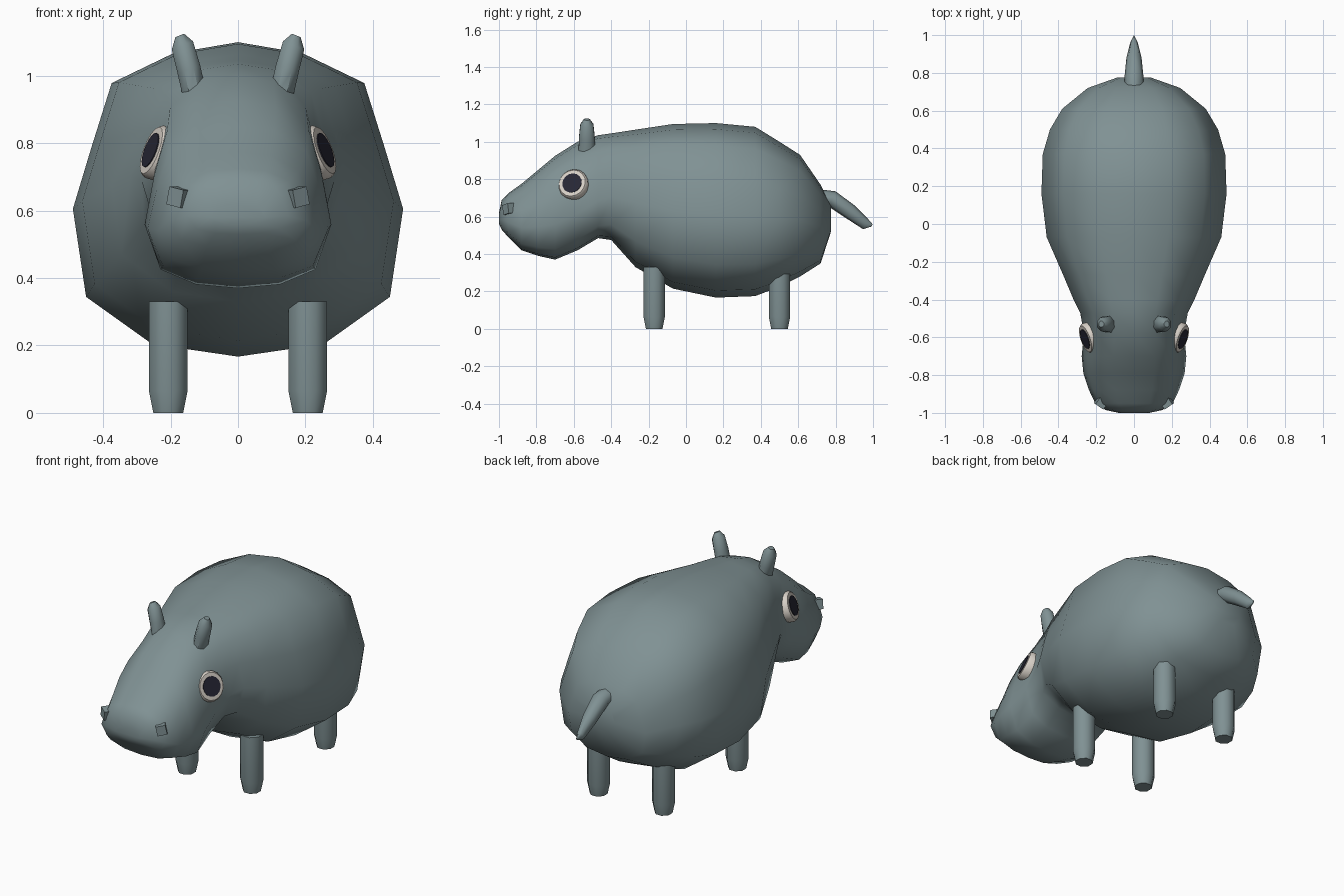
import bpy, bmesh, math
from mathutils import Vector, Matrix

cube = bpy.data.objects.get("Cube")
if cube:
    bpy.data.objects.remove(cube, do_unlink=True)


def material(name, rgb):
    m = bpy.data.materials.new(name)
    m.use_nodes = True
    m.diffuse_color = (*rgb, 1)
    bsdf = next(n for n in m.node_tree.nodes if n.type == 'BSDF_PRINCIPLED')
    bsdf.inputs["Base Color"].default_value = (*rgb, 1)
    return m


SKIN = material("grey green skin", (0.215, 0.285, 0.295))
WHITE = material("eye white", (0.68, 0.63, 0.57))
DARK = material("pupil dark", (0.02, 0.02, 0.035))


def loft(name, rings, mat, angle=50):
    """Skin a list of equal-length point rings and cap both ends."""
    bm = bmesh.new()
    loops = [[bm.verts.new(p) for p in ring] for ring in rings]
    n = len(loops[0])
    for a, b in zip(loops, loops[1:]):
        for i in range(n):
            j = (i + 1) % n
            bm.faces.new((a[i], a[j], b[j], b[i]))
    bm.faces.new(loops[0])
    bm.faces.new(loops[-1])
    bmesh.ops.recalc_face_normals(bm, faces=bm.faces)
    me = bpy.data.meshes.new(name)
    bm.to_mesh(me)
    bm.free()
    me.materials.append(mat)
    ob = bpy.data.objects.new(name, me)
    bpy.context.collection.objects.link(ob)
    bpy.ops.object.select_all(action='DESELECT')
    ob.select_set(True)
    bpy.context.view_layer.objects.active = ob
    bpy.ops.object.shade_smooth_by_angle(angle=math.radians(angle))
    return ob


def ellipse(center, u, v, n=8, turn=0.0):
    c, u, v = Vector(center), Vector(u), Vector(v)
    return [c + u * math.cos(a) + v * math.sin(a)
            for a in (turn + 2 * math.pi * i / n for i in range(n))]


# Body and head: cross-sections blended from a head shape to a torso shape
HEAD = [(0, 0), (.45, .02), (.83, .10), (1, .34), (.9, .6), (.76, .84), (.4, .97), (0, 1)]
TORSO = [(0, 0), (.52, .04), (.92, .19), (1, .47), (.885, .67), (.765, .87), (.39, .965), (0, 1)]


def section(y, bottom, top, half_width, blend):
    half = []
    for (hx, hz), (tx, tz) in zip(HEAD, TORSO):
        x, z = hx + (tx - hx) * blend, hz + (tz - hz) * blend
        half.append((x * half_width, y, bottom + z * (top - bottom)))
    return half + [(-x, yy, z) for x, yy, z in half[-2:0:-1]]


# y, bottom, top, half width, blend
SECTIONS = [
    (-1.0, .56, .62, .08, 0), (-.985, .53, .69, .15, 0), (-.95, .49, .725, .205, 0),
    (-.88, .42, .775, .238, 0), (-.79, .39, .85, .268, 0), (-.70, .37, .925, .277, 0),
    (-.58, .42, 1.0, .265, 0), (-.47, .485, 1.035, .285, .2), (-.40, .475, 1.045, .32, .5),
    (-.27, .33, 1.065, .375, 1), (-.07, .215, 1.095, .462, 1), (.16, .167, 1.1, .49, 1),
    (.37, .175, 1.08, .483, 1), (.50, .225, 1.0, .445, 1), (.61, .28, .93, .38, 1),
    (.72, .35, .77, .245, 1), (.775, .52, .66, .09, 1),
]
loft("body", [section(*s) for s in SECTIONS], SKIN, 75)

# Tail, drooping backwards
TAIL = [(.70, .70, .05, .045), (.78, .695, .05, .04), (.88, .625, .04, .037),
        (.96, .56, .02, .027), (.995, .553, .003, .006)]
loft("tail", [ellipse((0, y, z), (rx, 0, 0), (0, rz * .5, rz), 8)
              for y, z, rx, rz in TAIL], SKIN)

for side, s in (("left", 1), ("right", -1)):
    # Legs with tapered feet
    for end, y in (("front", -.17), ("back", .50)):
        loft(f"{end}_leg_{side}",
             [ellipse((s * .207, y, z), (r, 0, 0), (0, r, 0), 8, math.pi / 8)
              for z, r in ((0, .048), (.065, .062), (.33, .062))], SKIN)

    # Ears leaning outwards
    EAR = [(.94, .128, .036, .048), (1.02, .146, .036, .046),
           (1.09, .165, .034, .038), (1.12, .173, .014, .017)]
    loft(f"ear_{side}",
         [ellipse((s * x, -.53, z), (rx, 0, -.4 * s * rx), (0, ry, 0), 8, math.pi / 8)
          for z, x, rx, ry in EAR], SKIN)

    # Frame lying on the side of the head for the eye
    n = Vector((s * 1, -.35, .38)).normalized()
    u = Vector((0, 0, 1)).cross(n).normalized()
    v = n.cross(u)
    eye = Vector((s * .247, -.605, .775))

    def disc(depth, r):
        return ellipse(eye + n * depth, u * r, v * r, 16)

    loft(f"eye_white_{side}", [disc(-.045, .08), disc(.0, .083), disc(.012, .074),
                               disc(.013, .05)], WHITE)
    loft(f"pupil_{side}", [disc(.008, .054), disc(.016, .054)], DARK)

    # Blocky nostrils
    turn = Matrix.Rotation(s * math.radians(35), 3, 'Z') @ Matrix.Rotation(s * math.radians(-12), 3, 'Y')
    nose = Vector((s * .172, -.943, .64))
    loft(f"nostril_{side}",
         [[nose + turn @ Vector((x, d, z)) for x, z in
           ((-.026, -.027), (.026, -.027), (.026, .027), (-.026, .027))]
          for d in (.03, -.027)], SKIN, 30)
